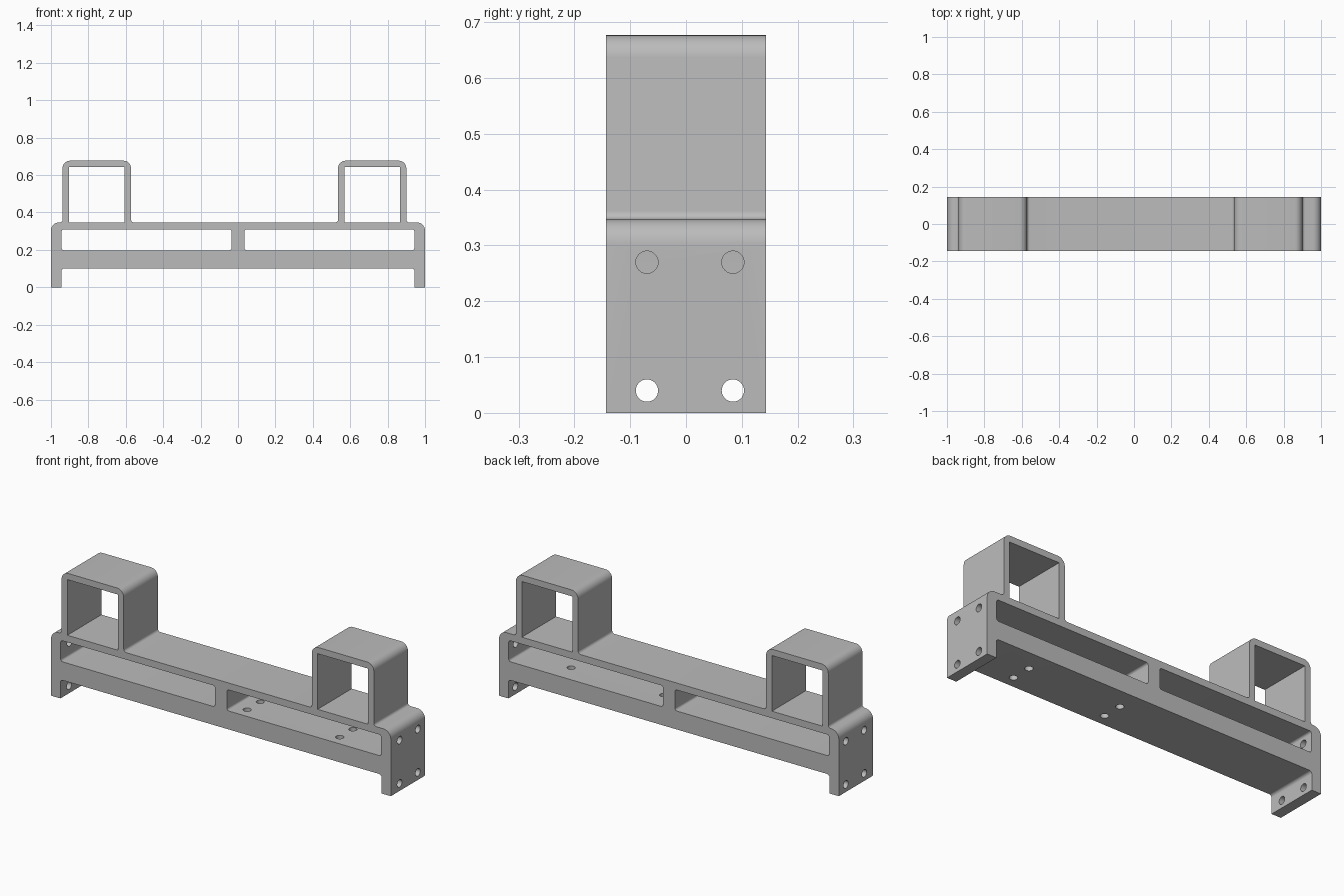
import bpy, bmesh, math
from mathutils import Vector, Matrix

old = bpy.data.objects.get("Cube")
if old:
    bpy.data.objects.remove(old)

HALF_DEPTH = 0.1435
HOLE_R = 0.02
BASE_TOP = 0.347
LOOP_TOP = 0.677

grey = bpy.data.materials.new("plain grey")
grey.use_nodes = True
colour = (0.5, 0.5, 0.5, 1)
grey.diffuse_color = colour
next(n for n in grey.node_tree.nodes
     if n.type == 'BSDF_PRINCIPLED').inputs["Base Color"].default_value = colour


def rounded(corners, steps=8):
    """Turn (x, z, radius) corners into a filleted outline."""
    out = []
    for i, (x, z, r) in enumerate(corners):
        p = Vector((x, z))
        if r == 0:
            out.append(p)
            continue
        a = (Vector(corners[i - 1][:2]) - p).normalized()
        b = (Vector(corners[(i + 1) % len(corners)][:2]) - p).normalized()
        centre = p + (a + b) * r
        for k in range(steps + 1):
            t = k / steps * math.pi / 2
            out.append(centre - b * r * math.cos(t) - a * r * math.sin(t))
    return out


def finish(name, bm):
    bmesh.ops.recalc_face_normals(bm, faces=bm.faces[:])
    mesh = bpy.data.meshes.new(name)
    bm.to_mesh(mesh)
    bm.free()
    mesh.materials.append(grey)
    obj = bpy.data.objects.new(name, mesh)
    bpy.context.collection.objects.link(obj)
    return obj


def prism(name, corners, half):
    """Extrude a filleted front outline through the depth."""
    bm = bmesh.new()
    face = bm.faces.new([bm.verts.new((p.x, -half, p.y)) for p in rounded(corners)])
    moved = bmesh.ops.extrude_face_region(bm, geom=[face])["geom"]
    bmesh.ops.translate(bm, vec=(0, 2 * half, 0),
                        verts=[v for v in moved if isinstance(v, bmesh.types.BMVert)])
    return finish(name, bm)


def box_corners(x0, x1, z0, z1, r=0):
    return [(x0, z0, r), (x1, z0, r), (x1, z1, r), (x0, z1, r)]


def drill(name, place, length, axis):
    bm = bmesh.new()
    turn = Matrix.Rotation(math.pi / 2, 4, 'Y') if axis == 'X' else Matrix()
    bmesh.ops.create_cone(bm, cap_ends=True, segments=32, radius1=HOLE_R,
                          radius2=HOLE_R, depth=length,
                          matrix=Matrix.Translation(place) @ turn)
    return finish(name, bm)


# Outline of the whole bracket: legs, bridge and two raised loops
loops = [(-0.938, -0.572), (0.535, 0.90)]
outline = [(-1, 0, 0), (-0.945, 0, 0), (-0.945, 0.1, 0.015),
           (0.945, 0.1, 0.015), (0.945, 0, 0), (1, 0, 0), (1, BASE_TOP, 0.044)]
for x0, x1 in reversed(loops):
    outline += [(x1, BASE_TOP, 0.015), (x1, LOOP_TOP, 0.04),
                (x0, LOOP_TOP, 0.04), (x0, BASE_TOP, 0.015)]
outline.append((-1, BASE_TOP, 0.044))
bracket = prism("bracket", outline, HALF_DEPTH)

cutters = []
# Loop openings
for x0, x1 in loops:
    cutters.append(prism("loop_opening",
                         box_corners(x0 + 0.034, x1 - 0.034, BASE_TOP, LOOP_TOP - 0.034), 0.3))
# Long windows either side of the centre divider
for x0, x1 in [(-0.943, -0.035), (0.035, 0.943)]:
    cutters.append(prism("window", box_corners(x0, x1, 0.198, 0.31, 0.012), 0.3))
# Screw holes in both end plates
for side in (-1, 1):
    for y in (-0.07, 0.084):
        for z in (0.04, 0.27):
            cutters.append(drill("end_hole", (side * 0.97, y, z), 0.12, 'X'))
# Screw holes through the floor on the left half
for x in (0.11, 0.655):
    for y in (-0.08, 0.03):
        cutters.append(drill("floor_hole", (x, y, 0.15), 0.16, 'Z'))

# Cut everything, keep the result and drop the cutters
for cutter in cutters:
    cutter.hide_render = True
    mod = bracket.modifiers.new("cut", 'BOOLEAN')
    mod.operation = 'DIFFERENCE'
    mod.solver = 'EXACT'
    mod.object = cutter
graph = bpy.context.evaluated_depsgraph_get()
result = bpy.data.meshes.new_from_object(bracket.evaluated_get(graph))
bracket.modifiers.clear()
bracket.data = result
result.materials.clear()
result.materials.append(grey)
for poly in result.polygons:
    poly.material_index = 0
for cutter in cutters:
    bpy.data.objects.remove(cutter)

for obj in bpy.context.selected_objects:
    obj.select_set(False)
bracket.select_set(True)
bpy.context.view_layer.objects.active = bracket
bpy.ops.object.shade_smooth_by_angle(angle=math.radians(30))
